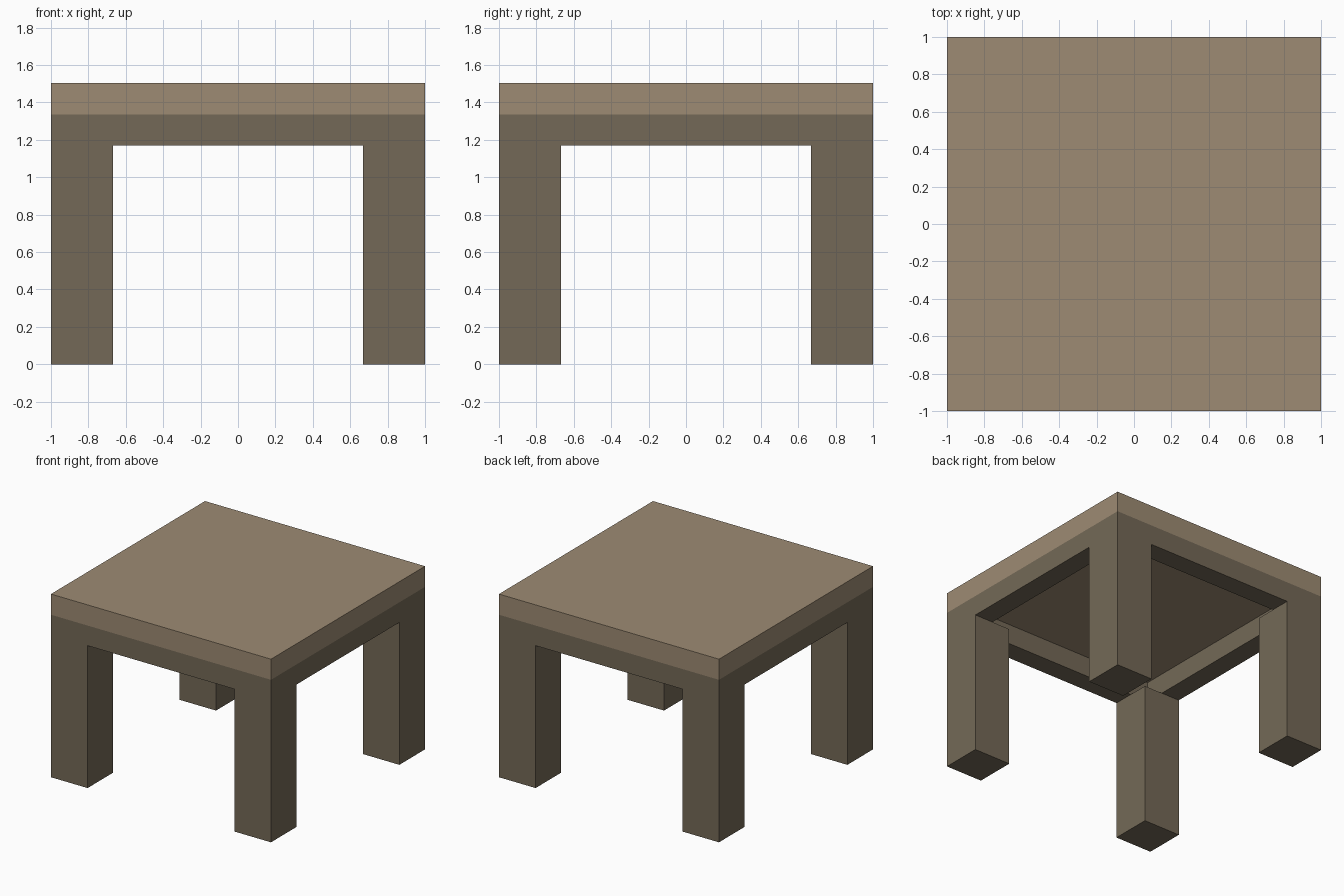
import bpy
import bmesh

cube = bpy.data.objects.get("Cube")
if cube:
    bpy.data.objects.remove(cube, do_unlink=True)

LEG_TOP, APRON_TOP, TABLE_TOP = 1.17, 1.335, 1.505
LEG, RAIL = 0.333, 0.167


def material(name, rgb):
    mat = bpy.data.materials.new(name)
    mat.use_nodes = True
    mat.diffuse_color = (*rgb, 1)
    mat.node_tree.nodes["Principled BSDF"].inputs["Base Color"].default_value = (*rgb, 1)
    return mat


light_wood = material("light wood", (0.337, 0.258, 0.172))
dark_wood = material("dark wood", (0.174, 0.141, 0.095))


def make_object(name, bm, mat):
    mesh = bpy.data.meshes.new(name)
    bmesh.ops.recalc_face_normals(bm, faces=bm.faces)
    bm.to_mesh(mesh)
    bm.free()
    mesh.materials.append(mat)
    obj = bpy.data.objects.new(name, mesh)
    bpy.context.collection.objects.link(obj)
    return obj


def box(name, low, high, mat):
    bm = bmesh.new()
    bmesh.ops.create_cube(bm, size=1)
    for v in bm.verts:
        v.co = [h if c > 0 else l for c, l, h in zip(v.co, low, high)]
    return make_object(name, bm, mat)


# Table top slab
box("table_top", (-1, -1, APRON_TOP), (1, 1, TABLE_TOP), light_wood)

# Apron: one square frame under the slab
bm = bmesh.new()
rings = []
for half, z in ((1, LEG_TOP), (1, APRON_TOP), (1 - RAIL, APRON_TOP), (1 - RAIL, LEG_TOP)):
    rings.append([bm.verts.new((x * half, y * half, z))
                  for x, y in ((-1, -1), (1, -1), (1, 1), (-1, 1))])
for a, b in zip(rings, rings[1:] + rings[:1]):
    for i in range(4):
        j = (i + 1) % 4
        bm.faces.new((a[i], a[j], b[j], b[i]))
make_object("apron", bm, dark_wood)

# Four square legs, flush with the outer corners
for side, sx in (("left", 1), ("right", -1)):
    for end, sy in (("front", -1), ("back", 1)):
        xs = sorted((sx, sx * (1 - LEG)))
        ys = sorted((sy, sy * (1 - LEG)))
        box(f"{end}_{side}_leg", (xs[0], ys[0], 0), (xs[1], ys[1], LEG_TOP), dark_wood)
